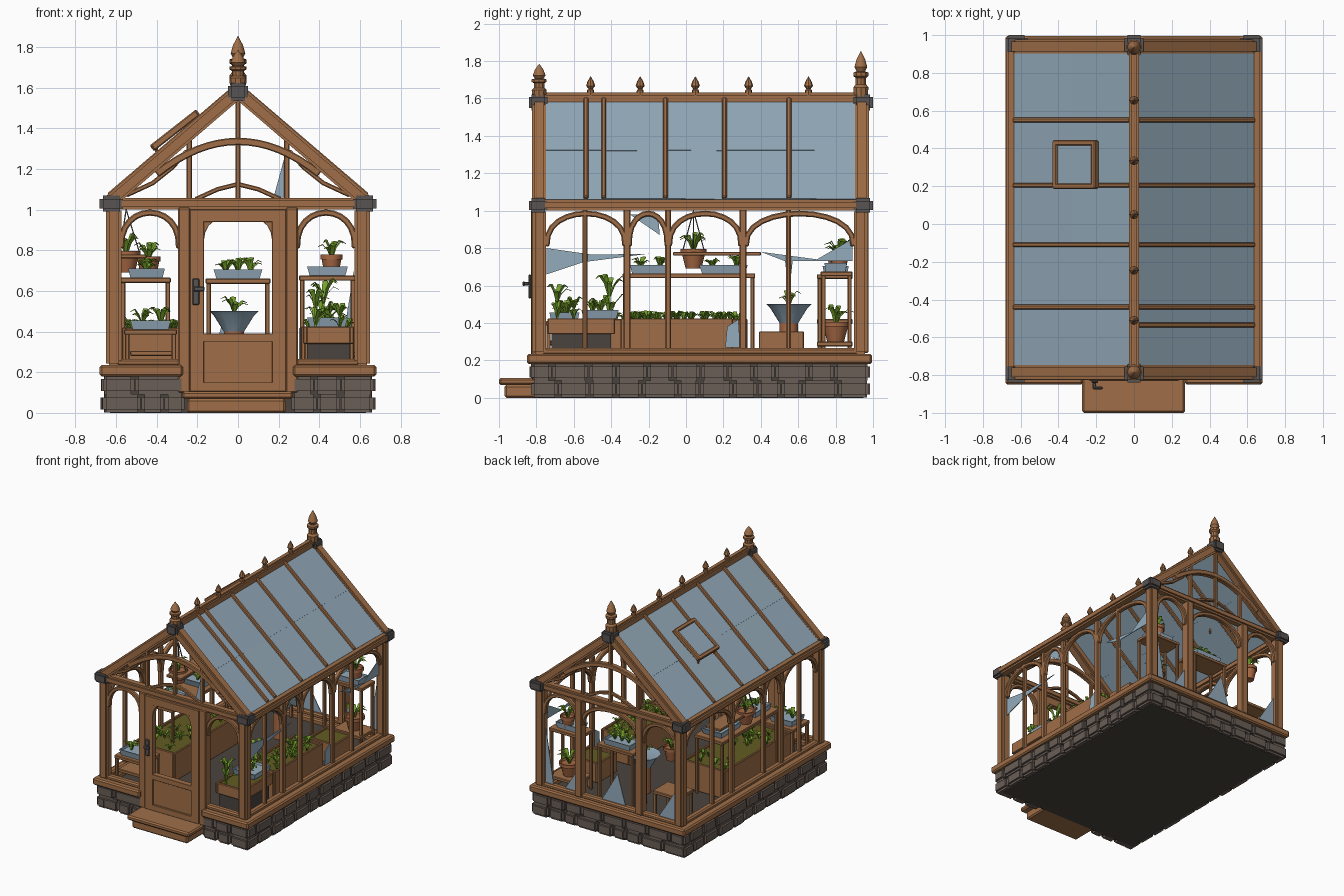
import bpy, bmesh, math, random
from mathutils import Vector as V

if "Cube" in bpy.data.objects:
    bpy.data.objects.remove(bpy.data.objects["Cube"])

random.seed(4)
X, Y, Z = V((1, 0, 0)), V((0, 1, 0)), V((0, 0, 1))

def material(name, rgb):
    m = bpy.data.materials.new(name)
    m.diffuse_color = [(c / 255 / 12.92 if c < 11 else ((c / 255 + .055) / 1.055) ** 2.4) for c in rgb] + [1]
    m.use_nodes = True
    m.node_tree.nodes["Principled BSDF"].inputs["Base Color"].default_value = m.diffuse_color
    return m

WOOD = material("warm_wood", (160, 111, 72))
STONE = material("grey_stone", (106, 94, 87))
IRON = material("dark_iron", (88, 83, 82))
GLASS = material("blue_glass", (148, 171, 187))
LEAF = material("leaf_green", (116, 160, 42))
MOSS = material("mossy_soil", (98, 92, 34))
CLAY = material("terracotta", (168, 105, 68))
DARK = material("dark_base", (74, 68, 62))

def finish(name, bm, mat, bevel=0, seg=1):
    bmesh.ops.recalc_face_normals(bm, faces=bm.faces)
    if bevel:
        sharp = [e for e in bm.edges if len(e.link_faces) == 2 and e.calc_face_angle() > .7]
        bmesh.ops.bevel(bm, geom=sharp, offset=bevel, segments=seg, affect='EDGES', clamp_overlap=True)
    me = bpy.data.meshes.new(name)
    bm.to_mesh(me)
    bm.free()
    me.materials.append(mat)
    ob = bpy.data.objects.new(name, me)
    bpy.context.collection.objects.link(ob)
    return ob

def loft(bm, rings):
    rings = [[bm.verts.new(p) for p in r] for r in rings]
    for a, b in zip(rings, rings[1:]):
        for i in range(len(a)):
            j = (i + 1) % len(a)
            bm.faces.new((a[i], a[j], b[j], b[i]))
    bm.faces.new(rings[0])
    bm.faces.new(rings[-1])

def box(bm, x0, x1, y0, y1, z0, z1):
    loft(bm, [[(x0, y0, z), (x1, y0, z), (x1, y1, z), (x0, y1, z)] for z in (z0, z1)])

def sweep(bm, pts, w, t, n):
    """Bar along pts lying in the plane with normal n: w wide in plane, t thick along n."""
    pts, rings = [V(p) for p in pts], []
    for i, p in enumerate(pts):
        d = (pts[min(i + 1, len(pts) - 1)] - pts[max(i - 1, 0)]).normalized()
        s, m = n.cross(d).normalized() * w / 2, n * t / 2
        rings.append([p - s - m, p + s - m, p + s + m, p - s + m])
    loft(bm, rings)

def prism(bm, pts, off):
    loft(bm, [[V(p) for p in pts], [V(p) + off for p in pts]])

def lathe(bm, x, y, prof, n=12):
    loft(bm, [[(x + r * math.cos(k * math.tau / n), y + r * math.sin(k * math.tau / n), z)
               for k in range(n)] for r, z in prof])

# Stone plinth and dark core
bm = bmesh.new()
box(bm, -.63, .63, -.77, .95, 0, .2)
finish("floor_slab", bm, DARK)
bm = bmesh.new()
def course(a, b, place):
    for row in range(2):
        u = a
        while u < b - .01:
            v = u + random.uniform(.11, .2)
            v = b if b - v < .09 else v
            place(u + .002, v - .002, row * .09 + .001, row * .09 + .092, random.uniform(-.008, .004))
            u = v
for s in (-1, 1):
    course(-.83, .98, lambda u, v, z0, z1, j: box(bm, *sorted((s * .58, s * (.672 + j))), u, v, z0, z1))
    course(*sorted((s * .26, s * .66)), lambda u, v, z0, z1, j: box(bm, u, v, -.832 - j, -.74, z0, z1))
course(-.66, .66, lambda u, v, z0, z1, j: box(bm, u, v, .9, .982 + j, z0, z1))
finish("stone_plinth", bm, STONE, .016, 2)

# Door step
bm = bmesh.new()
box(bm, -.275, .27, -1, -.8, .068, .105)
box(bm, -.25, .235, -.97, -.76, 0, .068)
finish("door_step", bm, WOOD, .01)

# Sills and lower rails
bm = bmesh.new()
for s in (-1, 1):
    box(bm, *sorted((s * .56, s * .68)), -.85, .995, .18, .235)
    box(bm, *sorted((s * .585, s * .635)), -.78, .94, .23, .265)
    box(bm, *sorted((s * .27, s * .6)), -.85, -.74, .18, .235)
    box(bm, *sorted((s * .27, s * .6)), -.81, -.76, .23, .265)
box(bm, -.6, .6, .88, .995, .18, .235)
box(bm, -.6, .6, .91, .96, .23, .265)
finish("sills", bm, WOOD, .01)

# Corner posts and eaves beams
bm = bmesh.new()
for s in (-1, 1):
    for y in (-.785, .935):
        box(bm, *sorted((s * .572, s * .648)), y - .037, y + .037, .23, 1.01)
    box(bm, *sorted((s * .6, s * .678)), -.8, .96, 1, 1.06)
for y in (-.79, .94):
    box(bm, -.62, .62, y - .035, y + .035, 1, 1.058)
finish("posts_and_eaves", bm, WOOD, .014, 2)

# Wall mullions and arches
def arch(bm, P, a, b, n):
    sweep(bm, [P(a + (b - a) * (1 - math.cos(t)) / 2, .81 + .175 * math.sin(t) ** .8)
               for t in [math.pi * k / 12 for k in range(13)]], .03, .035, n)
bm = bmesh.new()
for s in (-1, 1):
    P = lambda u, z: (s * .61, u, z)
    for y, w in ((-.54, .025), (-.315, .037), (-.095, .032), (.305, .037), (.548, .025)):
        sweep(bm, [P(y, .25), P(y, 1.01)], w, .035, X)
    for a, b in ((-.745, -.325), (-.305, -.1), (-.09, .295), (.32, .895)):
        arch(bm, P, a, b, X)
finish("side_mullions", bm, WOOD, .006)
bm = bmesh.new()
for y in (-.79, .94):
    P = lambda u, z: (u, y, z)
    for s in (-1, 1):
        sweep(bm, [P(s * .265, .1 if y < 0 else .24), P(s * .265, 1.01)], .058, .07, Y)
        arch(bm, P, s * .29, s * .575, Y)
    if y > 0:
        arch(bm, P, -.24, .24, Y)
finish("end_frames", bm, WOOD, .006)

# Door with arched window opening
bm = bmesh.new()
for s in (-1, 1):
    box(bm, *sorted((s * .167, s * .236)), -.83, -.785, .105, 1)
    prism(bm, [(s * .17, -.828, .955), (s * .17, -.828, .84)] +
          [(s * (.09 + .077 * math.cos(t)), -.828, .85 + .1 * math.sin(t)) for t in (0, .4, .8, 1.2, 1.57)], Y * .04)
box(bm, -.17, .17, -.83, -.785, .94, 1)
box(bm, -.17, .17, -.83, -.785, .35, .39)
box(bm, -.17, .17, -.83, -.785, .105, .15)
box(bm, -.17, .17, -.815, -.79, .14, .36)
finish("door", bm, WOOD, .005)
bm = bmesh.new()
box(bm, -.225, -.19, -.842, -.828, .53, .66)
box(bm, -.22, -.2, -.87, -.84, .6, .62)
box(bm, -.22, -.165, -.875, -.86, .598, .622)
finish("door_handle", bm, IRON, .005)

# Rafters, ridge and gable tracery
bm = bmesh.new()
for y in (-.785, .94):
    for s in (-1, 1):
        sweep(bm, [(s * .64, y, 1.03), (0, y, 1.58)], .068, .075, Y)
box(bm, -.026, .026, -.8, .95, 1.565, 1.632)
finish("rafters_and_ridge", bm, WOOD, .012, 2)
bm = bmesh.new()
for y in (-.785, .94):
    sweep(bm, [(0, y, 1.05), (0, y, 1.57)], .026, .03, Y)
    sweep(bm, [(x / 20, y, 1.335 - (x / 20) ** 2) for x in range(-8, 9)], .036, .04, Y)
    for s in (-1, 1):
        sweep(bm, [(s * .24, y, 1.05), (s * .24, y, 1.36)], .026, .03, Y)
        sweep(bm, [(0, y, 1.125), (s * .1, y, 1.1), (s * .21, y, 1.05)], .022, .025, Y)
        sweep(bm, [(s * .55, y, 1.07), (s * .42, y, 1.13), (s * .32, y, 1.21), (s * .25, y, 1.29)], .022, .025, Y)
finish("gable_tracery", bm, WOOD, .005)

# Iron joint caps
bm = bmesh.new()
for y0, y1 in ((-.84, -.74), (.895, 1)):
    for s in (-1, 1):
        box(bm, *sorted((s * .565, s * .68)), y0, y1, .99, 1.068)
    box(bm, -.05, .05, y0, y1, 1.535, 1.622)
finish("joint_caps", bm, IRON, .015, 2)

# Roof panes and glazing bars
panes, bars = bmesh.new(), bmesh.new()
def roof(s, f, y, lift=0):
    return V((s * (.63 - .62 * f), y, 1.055 + .53 * f + lift))
for s in (-1, 1):
    ys = [-.44, -.11, .205, .55]
    edges = [-.78] + ys + [.93]
    nrm = V((s * .53, 0, .62)).normalized()
    for a, b in zip(edges, edges[1:]):
        for f0, f1 in ((0, .5), (.49, 1)):
            l, k = random.uniform(0, .006), random.uniform(0, .006)
            prism(panes, [roof(s, f0, a, l), roof(s, f0, b, k), roof(s, f1, b, 0), roof(s, f1, a, 0)], nrm * .007)
    for y in ys + ([-.535] if s > 0 else []):
        sweep(bars, [roof(s, 0, y, .006), roof(s, 1, y, .006)], .045, .026, Y)
finish("roof_glass", panes, GLASS)
finish("roof_bars", bars, WOOD, .006)

# Open roof hatch on the left slope
c, d = V((-.31, .315, 1.39)), V((.23, 0, .18)).normalized()
n, h = d.cross(Y).normalized(), .127
bm = bmesh.new()
for s in (-1, 1):
    sweep(bm, [c - d * .14 + Y * s * .115, c + d * .14 + Y * s * .115], .03, .035, n)
    sweep(bm, [c + d * s * .13 - Y * h, c + d * s * .13 + Y * h], .03, .035, n)
    sweep(bm, [c - d * .12 + Y * s * .1, c - d * .1 + Y * s * .1 - Z * .11], .015, .015, Y)
finish("hatch_frame", bm, WOOD, .006)
bm = bmesh.new()
prism(bm, [c + d * i * .12 + Y * j * .11 for i, j in ((-1, -1), (1, -1), (1, 1), (-1, 1))], n * .006)
finish("hatch_glass", bm, GLASS)

# Finials
bm = bmesh.new()
for y in (-.51, -.245, .05, .335, .655):
    lathe(bm, 0, y, [(.02, 1.62), (.018, 1.645), (.011, 1.65), (.024, 1.668), (.017, 1.69), (.001, 1.718)], 8)
for y, k in ((-.785, .72), (.935, 1)):
    lathe(bm, 0, y, [(r, 1.61 + z * k) for r, z in ((.04, 0), (.042, .05), (.03, .065), (.03, .1), (.042, .11),
          (.042, .128), (.024, .135), (.036, .158), (.024, .2), (.001, .243))], 10)
finish("finials", bm, WOOD)

# Benches, shelves and planter boxes
bm = bmesh.new()
def table(x0, x1, y0, y1, z, legs=.2):
    box(bm, x0, x1, y0, y1, z - .025, z)
    for x in (x0 + .015, x1 - .015):
        for y in (y0 + .015, y1 - .015):
            box(bm, x - .011, x + .011, y - .011, y + .011, legs, z - .02)
table(-.56, -.3, -.75, -.54, .41)
box(bm, -.53, -.32, -.74, -.56, .28, .305)
table(-.16, .16, .7, .89, .66, .2)
table(.3, .58, .72, .89, .675, .2)
table(-.58, -.33, -.34, .37, .665)
table(.33, .58, .7, .89, .3)
table(-.56, -.33, .7, .89, .42)
box(bm, -.58, -.45, -.07, .4, .76, .78)
finish("benches", bm, WOOD, .004)
bm, soil = bmesh.new(), bmesh.new()
def planter(x0, x1, y0, y1, z0, z1):
    for x in (x0, x1 - .02):
        box(bm, x, x + .02, y0, y1, z0, z1)
    for y in (y0, y1 - .02):
        box(bm, x0 + .018, x1 - .018, y, y + .02, z0, z1)
    box(soil, x0 + .015, x1 - .015, y0 + .015, y1 - .015, z0, z1 - .015)
planter(.31, .57, -.35, .25, .2, .425)
planter(-.57, -.2, -.5, .33, .2, .42)
planter(.32, .57, -.74, -.38, .34, .425)
planter(.33, .57, .39, .63, .2, .355)
finish("planter_boxes", bm, WOOD, .004)
finish("planter_soil", soil, MOSS)
bm = bmesh.new()
box(bm, .34, .55, -.72, -.4, .2, .342)
finish("bench_base", bm, DARK)

# Seed trays and pots
bm = bmesh.new()
for x, y, z, a, b in ((-.43, -.65, .41, .1, .08), (.44, -.46, .425, .1, .1), (0, .8, .66, .12, .07),
                      (-.45, -.2, .665, .09, .1), (-.45, .2, .665, .09, .13), (.44, .8, .675, .1, .06)):
    loft(bm, [[(x + i * a * k, y + j * b * k, zz) for i, j in ((-1, -1), (1, -1), (1, 1), (-1, 1))]
              for k, zz in ((.88, z), (1, z + .045), (.92, z + .045), (.88, z + .03))])
lathe(bm, -.02, .55, [(.05, .4), (.1, .48), (.12, .5), (.1, .495)])
finish("seed_trays", bm, GLASS)
bm = bmesh.new()
for x, y, z, r in ((-.55, .04, .69, .07), (-.44, .81, .665, .06), (.46, .8, .3, .075), (.46, .82, .675, .055)):
    lathe(bm, x, y, [(r * .6, z), (r * .88, z + .08), (r, z + .08), (r, z + .105), (r * .86, z + .105), (r * .8, z + .09)])
lathe(bm, -.02, .55, [(.05, .2), (.05, .41)])
finish("clay_pots", bm, CLAY)
bm = bmesh.new()
for k in range(3):
    a = k * math.tau / 3
    sweep(bm, [(-.55 + .065 * math.cos(a), .04 + .065 * math.sin(a), .79), (-.55, .04, 1)], .006, .006, X)
finish("hanging_wires", bm, IRON)

# Plants: bent tapering leaves
bm = bmesh.new()
def plant(x, y, z, h, n=9, w=.03):
    for k in range(n):
        a = k * 2.4 + random.random()
        o, side = V((math.cos(a), math.sin(a), 0)), V((-math.sin(a), math.cos(a), 0))
        hh, r = h * random.uniform(.6, 1), h * random.uniform(.4, .85)
        rows = [[bm.verts.new(V((x, y, z)) + o * r * f + Z * hh * g + side * w * q * e - Z * w * .2 * abs(e))
                 for e in (-.5, 0, .5)] for f, g, q in ((.05, 0, .3), (.3, .6, .7), (.65, .95, 1), (1, .8, .08))]
        for p, q in zip(rows, rows[1:]):
            for i in (0, 1):
                bm.faces.new((p[i], p[i + 1], q[i + 1], q[i]))
for x, y, z, h in ((-.55, .04, .78, .12), (-.44, .81, .75, .1), (.46, .8, .39, .12), (.46, .82, .76, .1),
                   (0, .8, .69, .08), (-.06, .8, .69, .07), (.06, .8, .69, .08), (-.47, -.66, .44, .08),
                   (-.38, -.64, .44, .09), (-.02, .55, .49, .09), (.44, -.46, .45, .09), (-.45, -.24, .69, .07),
                   (-.45, -.14, .69, .07), (-.45, .14, .69, .07), (-.45, .27, .69, .08), (.4, -.5, .45, .08)):
    plant(x, y, z, h)
for x, y, h in ((.38, -.69, .2), (.42, -.41, .26), (.5, -.6, .13)):
    sweep(bm, [(x, y, .41), (x, y, .41 + h * .6)], .01, .01, X)
    plant(x, y, .41 + h * .1, h * .5, 4)
    plant(x, y, .41 + h * .5, h * .55, 7)
for i in range(22):
    plant(random.uniform(.34, .54), random.uniform(-.32, .22), .41, .06, 5, .022)
    plant(random.uniform(-.54, -.24), random.uniform(-.46, .29), .405, .06, 5, .022)
finish("plants", bm, LEAF)

# Broken glass shards left in the walls and gable
bm = bmesh.new()
for pts in (((-.745, .8), (-.745, .66), (-.55, .725), (-.2, .77), (-.5, .765)),
            ((.4, .78), (.53, .73), (.55, .55), (.57, .73), (.89, .73), (.89, .85), (.7, .74)),
            ((.21, .27), (.29, .27), (.28, .42), (.22, .38)), ((-.3, .98), (-.14, .87), (-.15, .98))):
    prism(bm, [(.605, u, z) for u, z in pts], X * .006)
prism(bm, [(.175, -.785, 1.06), (.235, -.785, 1.06), (.235, -.785, 1.28)], Y * .006)
for pts in (((-.13, .26), (.08, .26), (.02, .36), (-.06, .5)), ((.3, .26), (.4, .26), (.3, .42)),
            ((.5, .26), (.57, .26), (.57, .7), (.53, .45)), ((-.57, .26), (-.42, .26), (-.57, .5))):
    prism(bm, [(u, .935, z) for u, z in pts], Y * .006)
finish("glass_shards", bm, GLASS)

# Smooth shading with sharp edges kept
bpy.ops.object.select_all(action='SELECT')
bpy.context.view_layer.objects.active = bpy.context.selected_objects[0]
bpy.ops.object.shade_smooth_by_angle(angle=math.radians(35))
